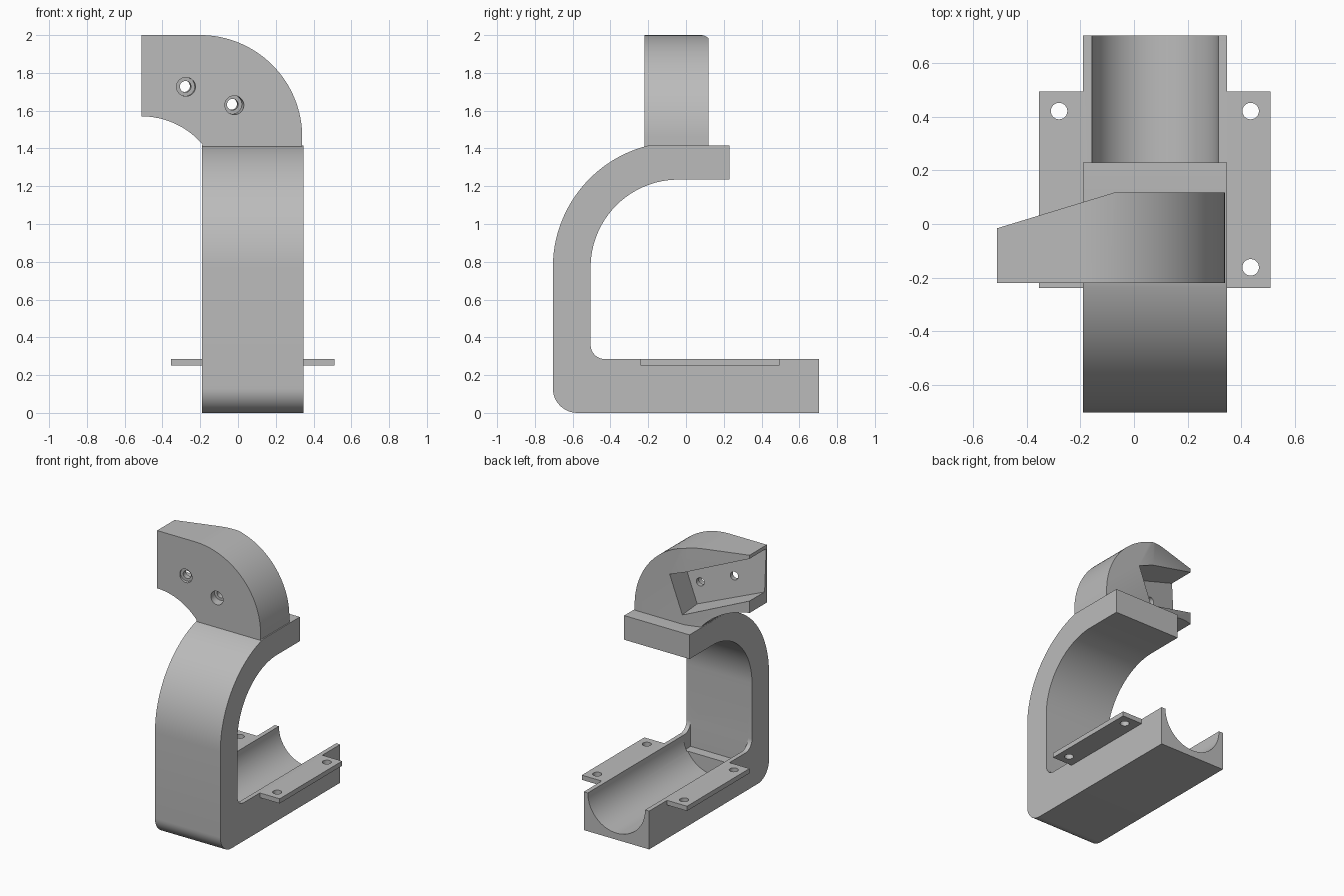
import bpy, bmesh
from math import cos, sin, radians, asin, degrees
from mathutils import Matrix, Vector

if "Cube" in bpy.data.objects:
    bpy.data.objects.remove(bpy.data.objects["Cube"])

grey = bpy.data.materials.new("plain_grey")
grey.use_nodes = True
grey.diffuse_color = (0.5, 0.5, 0.5, 1)
grey.node_tree.nodes["Principled BSDF"].inputs["Base Color"].default_value = (0.5, 0.5, 0.5, 1)


def arc(cx, cy, r, start, end, steps=24):
    angles = [radians(start + (end - start) * i / steps) for i in range(steps + 1)]
    return [(cx + r * cos(a), cy + r * sin(a)) for a in angles]


def finish(bm, name):
    bmesh.ops.recalc_face_normals(bm, faces=bm.faces)
    mesh = bpy.data.meshes.new(name)
    bm.to_mesh(mesh)
    bm.free()
    mesh.materials.append(grey)
    ob = bpy.data.objects.new(name, mesh)
    bpy.context.collection.objects.link(ob)
    return ob


def prism(name, profile, axis, low, high):
    """Extrude a 2D profile along the named axis."""
    place = {"x": lambda p: (low, p[0], p[1]),
             "y": lambda p: (p[0], low, p[1]),
             "z": lambda p: (p[0], p[1], low)}[axis]
    bm = bmesh.new()
    face = bm.faces.new([bm.verts.new(place(p)) for p in profile])
    made = bmesh.ops.extrude_face_region(bm, geom=[face])["geom"]
    step = Vector([high - low if a == axis else 0 for a in "xyz"])
    bmesh.ops.translate(bm, vec=step, verts=[v for v in made if isinstance(v, bmesh.types.BMVert)])
    return finish(bm, name)


def box(name, x, y, z):
    return prism(name, [(x[0], y[0]), (x[1], y[0]), (x[1], y[1]), (x[0], y[1])], "z", *z)


def disc(x, y, r):
    return arc(x, y, r, 0, 345, 23)


def combine(target, others, operation):
    """Apply booleans one by one and remove the helpers."""
    for other in others:
        other.hide_render = True
        mod = target.modifiers.new("combine", "BOOLEAN")
        mod.operation, mod.solver, mod.object = operation, "EXACT", other
        bpy.context.view_layer.update()
        graph = bpy.context.evaluated_depsgraph_get()
        mesh = bpy.data.meshes.new_from_object(target.evaluated_get(graph))
        target.modifiers.clear()
        target.data = mesh
        bpy.data.objects.remove(other)


def smooth(ob):
    bpy.ops.object.select_all(action="DESELECT")
    ob.select_set(True)
    bpy.context.view_layer.objects.active = ob
    bpy.ops.object.shade_smooth_by_angle(angle=radians(25))


# C-shaped frame: base, column and curved upper arm
LEFT, RIGHT, MID = -0.19, 0.348, 0.079
TOP, BASE = 1.415, 0.285
cy, cz, r_out, r_in = -0.04, 0.77, 0.665, 0.465
stop = 180 - degrees(asin((TOP - cz) / r_out))
frame_profile = (
    [(0.705, 0)] + arc(-0.575, 0.13, 0.13, 270, 180, 12)
    + arc(cy, cz, r_out, 180, stop)
    + [(0.23, TOP), (0.23, cz + r_in)]
    + arc(cy, cz, r_in, 90, 180)
    + arc(-0.43, BASE + 0.075, 0.075, 180, 270, 10)
    + [(0.705, BASE)])
frame = prism("c_frame", frame_profile, "x", LEFT, RIGHT)

# Half-round cradle in the base, with a square pocket at the column end
R = 0.236
cradle = prism("cradle_cutter", arc(MID, BASE, R, 180, 360, 32) + [(MID + R, 0.5), (MID - R, 0.5)],
               "y", -0.43, 0.8)
pocket = box("pocket_cutter", (MID - R, MID + R), (-0.505, -0.42), (0.17, 0.5))
combine(frame, [cradle, pocket], "DIFFERENCE")
smooth(frame)

# Mounting flanges with two bolt holes each
for side, x0, x1, hole_x in (("right", -0.355, LEFT, -0.28), ("left", RIGHT, 0.511, 0.436)):
    flange = box(side + "_flange", (x0, x1), (-0.24, 0.495), (0.25, BASE))
    combine(flange, [prism("bolt_cutter", disc(hole_x, y, 0.031), "z", 0.1, 0.4)
                     for y in (-0.162, 0.422)], "DIFFERENCE")
    smooth(flange)

# Curved head on top of the arm
head_profile = (
    [(-0.512, 2.0)] + arc(-0.2, 1.46, 0.54, 90, 0, 32)
    + [(0.34, TOP - 0.01), (LEFT, TOP - 0.01)]
    + arc(-0.512, 1.141, 0.429, 41, 90, 16))
head = prism("head", head_profile, "y", -0.22, 0.118)

# Back of the head tapers towards its free end
taper = prism("taper_cutter", [(-0.952, -0.15), (-0.072, 0.118), (-0.072, 0.4), (-0.952, 0.4)],
              "z", 1.2, 2.2)
combine(head, [taper], "DIFFERENCE")

# Slanted seat in the back of the head, open at the free end
along = Vector((0.935, 0.165, -0.355)).normalized()
across = Vector((0.355, 0, 0.935)).normalized()
normal = across.cross(along).normalized()
across = along.cross(normal)
seat_frame = Matrix((along, across, normal)).transposed().to_4x4()
seat_frame.translation = (-0.035, -0.118, 1.635)
seat = box("seat_cutter", (-0.9, 0.075), (-0.147, 0.147), (0, 0.6))
cutters = [seat]

# Counterbored screw holes through the seat
for u in (0, -0.27):
    cutters.append(prism("screw_cutter", disc(u, 0, 0.03), "z", -0.3, 0.2))
    cutters.append(prism("bore_cutter", disc(u, 0, 0.05), "z", -0.3, -0.04))
for cutter in cutters:
    cutter.data.transform(seat_frame)
    if seat_frame.determinant() < 0:
        cutter.data.flip_normals()
combine(head, cutters, "DIFFERENCE")
smooth(head)
